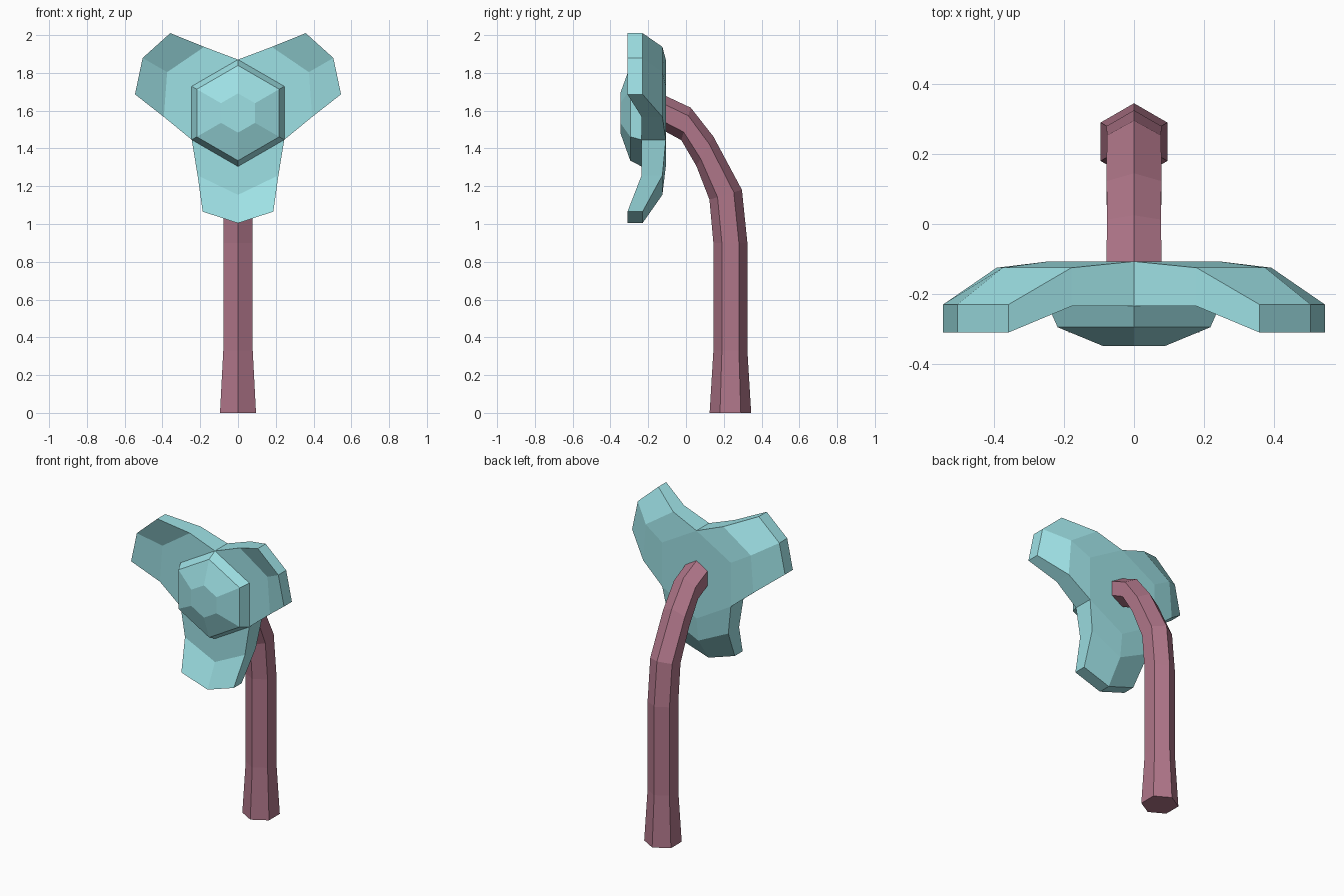
import bpy, bmesh
from math import sin, cos, radians
from mathutils import Vector

if "Cube" in bpy.data.objects:
    bpy.data.objects.remove(bpy.data.objects["Cube"])

ZC = 1.5875  # height of the flower centre


def material(name, rgb):
    m = bpy.data.materials.new(name)
    m.diffuse_color = (*rgb, 1)
    m.use_nodes = True
    m.node_tree.nodes["Principled BSDF"].inputs["Base Color"].default_value = m.diffuse_color
    return m


def finish(bm, name, mat):
    bmesh.ops.recalc_face_normals(bm, faces=bm.faces)
    me = bpy.data.meshes.new(name)
    bm.to_mesh(me)
    bm.free()
    me.materials.append(mat)
    ob = bpy.data.objects.new(name, me)
    bpy.context.collection.objects.link(ob)
    return ob


def loft(name, rings, mat):
    bm = bmesh.new()
    loops = [[bm.verts.new(p) for p in r] for r in rings]
    for a, b in zip(loops, loops[1:]):
        n = len(a)
        for i in range(n):
            j = (i + 1) % n
            bm.faces.new((a[i], a[j], b[j], b[i]))
    bm.faces.new(loops[0])
    bm.faces.new(loops[-1])
    return finish(bm, name, mat)


teal = material("teal", (0.34, 0.75, 0.78))
maroon = material("maroon", (0.43, 0.18, 0.25))

# Stem: hexagonal rings given by centre (y, z) and half-depth vector (y, z)
path = [((0.235, 0), (0.11, 0)), ((0.235, 0.33), (0.09, 0)),
        ((0.235, 0.9), (0.09, 0)), ((0.21, 1.155), (0.086, 0.026)),
        ((0.10, 1.385), (0.045, 0.078)), ((0.0, 1.53), (0.025, 0.086)),
        ((-0.12, 1.59), (0.008, 0.09))]
rings = []
for (y, z), (hy, hz) in path:
    c, h = Vector((0, y, z)), Vector((0, hy, hz))
    rings.append([c + h * cos(radians(60 * i)) + Vector((h.length * sin(radians(60 * i)), 0, 0))
                  for i in range(6)])
loft("stem", rings, maroon)

# Flower cap: stacked hexagons stepping forward
cap = [(-0.20, 0.28), (-0.235, 0.283), (-0.295, 0.252), (-0.348, 0.104)]
loft("flower_cap", [[(r * sin(radians(60 * i)), y, ZC + r * cos(radians(60 * i)))
                     for i in range(6)] for y, r in cap], teal)

# Petals: three curved lobes around a shared hexagonal core
# station: (side half-width, side reach, middle reach, back y, front y)
stations = [(0.245, 0.1415, 0.283, -0.107, -0.235),
            (0.214, 0.33, 0.433, -0.125, -0.235),
            (0.187, 0.522, 0.583, -0.23, -0.31)]
bm = bmesh.new()
core = []
for k in range(3):
    a = radians(-90 + 120 * k)
    out, side = Vector((cos(a), 0, sin(a))), Vector((-sin(a), 0, cos(a)))
    rows = []
    for w, r, rm, yb, yf in stations:
        rows.append([[bm.verts.new(out * d + side * s + Vector((0, y, ZC)))
                      for s, d in ((-w, r), (0, rm), (w, r))] for y in (yb, yf)])
    for (b0, f0), (b1, f1) in zip(rows, rows[1:]):
        for i in (0, 1):
            bm.faces.new((b0[i], b0[i + 1], b1[i + 1], b1[i]))
            bm.faces.new((f0[i], f1[i], f1[i + 1], f0[i + 1]))
        for i in (0, 2):
            bm.faces.new((b0[i], b1[i], f1[i], f0[i]))
    b, f = rows[-1]
    for i in (0, 1):
        bm.faces.new((b[i], b[i + 1], f[i + 1], f[i]))
    core.append(rows[0])
for layer in (0, 1):
    bm.faces.new([v for rows in core for v in rows[layer]])
bmesh.ops.remove_doubles(bm, verts=bm.verts, dist=0.004)
finish(bm, "petals", teal)
